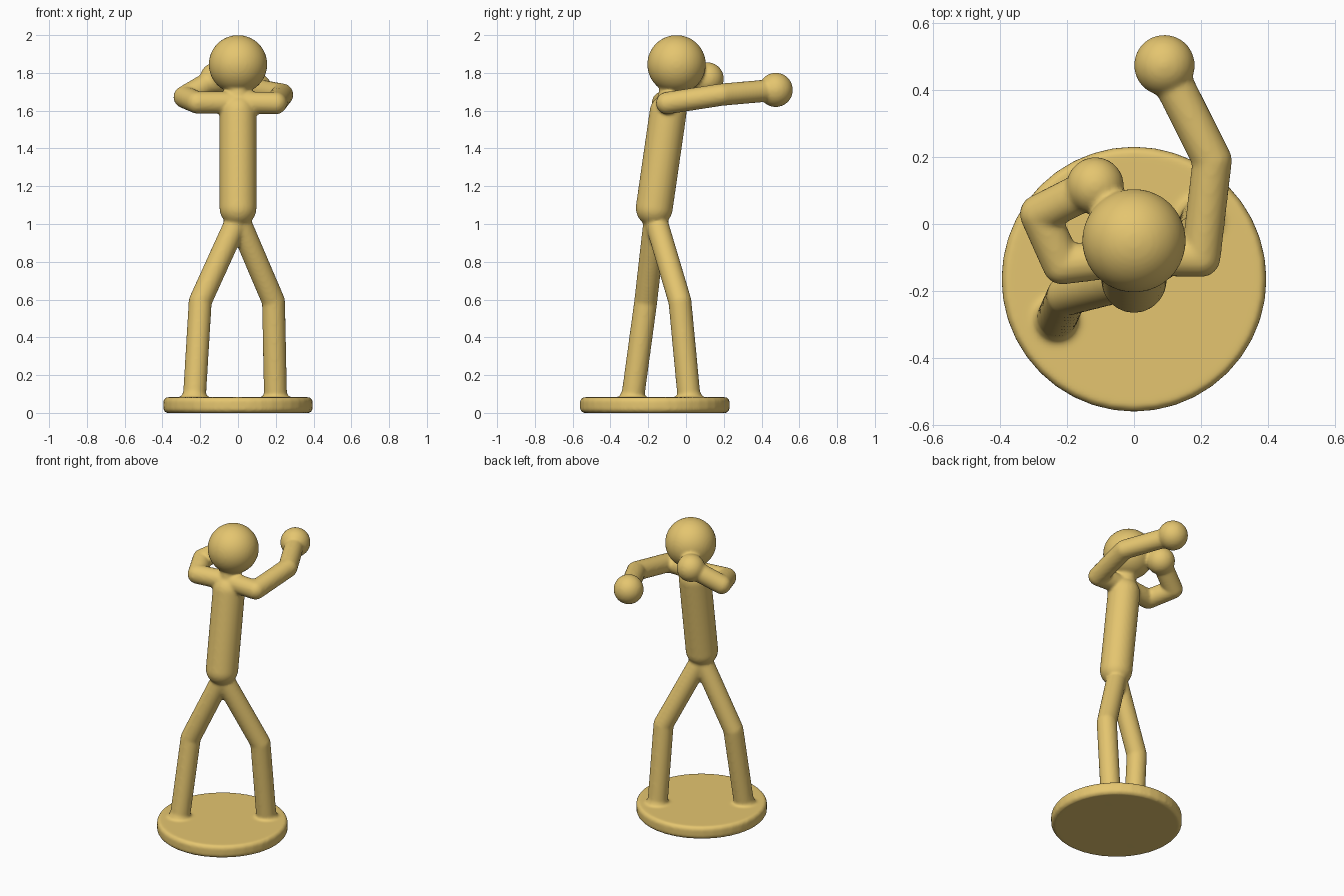
import bpy, bmesh
from mathutils import Vector, Matrix

if "Cube" in bpy.data.objects:
    bpy.data.objects.remove(bpy.data.objects["Cube"])

bm = bmesh.new()


def ball(p, r):
    bmesh.ops.create_uvsphere(bm, u_segments=40, v_segments=24, radius=r,
                              matrix=Matrix.Translation(p))


def rod(a, b, r1, r2=None):
    a, b = Vector(a), Vector(b)
    d = b - a
    rot = d.to_track_quat('Z', 'Y').to_matrix().to_4x4()
    bmesh.ops.create_cone(bm, cap_ends=True, segments=40, radius1=r1,
                          radius2=r1 if r2 is None else r2, depth=d.length,
                          matrix=Matrix.Translation((a + b) / 2) @ rot)


def limb(points, r):
    # round-ended tube through the joints
    for p in points:
        ball(p, r)
    for a, b in zip(points, points[1:]):
        rod(a, b, r)


# head, neck and torso
ball((0, -0.05, 1.845), 0.155)
rod((0, -0.095, 1.6), (0, -0.065, 1.78), 0.065)
limb([(0, -0.168, 1.085), (0, -0.095, 1.59)], 0.098)

# arms, each ending in a round fist
chest = (0, -0.095, 1.643)
for shoulder, elbow, hand, r in (
        ((0.2, -0.1, 1.64), (0.234, 0.19, 1.685), (0.091, 0.475, 1.71), 0.091),
        ((-0.215, -0.122, 1.643), (-0.283, 0.03, 1.672), (-0.116, 0.114, 1.77), 0.086)):
    limb([chest, shoulder, elbow, hand], 0.059)
    ball(hand, r)

# legs, flared slightly where they meet the base
for knee, foot in (((0.188, -0.032, 0.59), (0.199, 0.018, 0.06)),
                   ((-0.2, -0.213, 0.59), (-0.232, -0.285, 0.06))):
    limb([(0, -0.163, 1.03), knee, foot], 0.061)
    x, y, _ = foot
    rod((x, y, 0.07), (x, y, 0.105), 0.078, 0.06)

# round base with softened rim
rod((0, -0.165, 0.015), (0, -0.165, 0.068), 0.396)
rod((0, -0.165, 0), (0, -0.165, 0.015), 0.381, 0.396)
rod((0, -0.165, 0.068), (0, -0.165, 0.083), 0.396, 0.381)

mesh = bpy.data.meshes.new("boxing_figurine")
bm.to_mesh(mesh)
bm.free()
figure = bpy.data.objects.new("boxing_figurine", mesh)
bpy.context.collection.objects.link(figure)

# fuse all parts into one skin and soften the joins
fuse = figure.modifiers.new("fuse", 'REMESH')
fuse.mode = 'VOXEL'
fuse.voxel_size = 0.009
fuse.use_smooth_shade = True
soften = figure.modifiers.new("soften", 'SMOOTH')
soften.factor = 0.5
soften.iterations = 6

gold = bpy.data.materials.new("gold")
gold.diffuse_color = (0.78, 0.56, 0.16, 1)
gold.use_nodes = True
gold.node_tree.nodes["Principled BSDF"].inputs["Base Color"].default_value = gold.diffuse_color
mesh.materials.append(gold)
